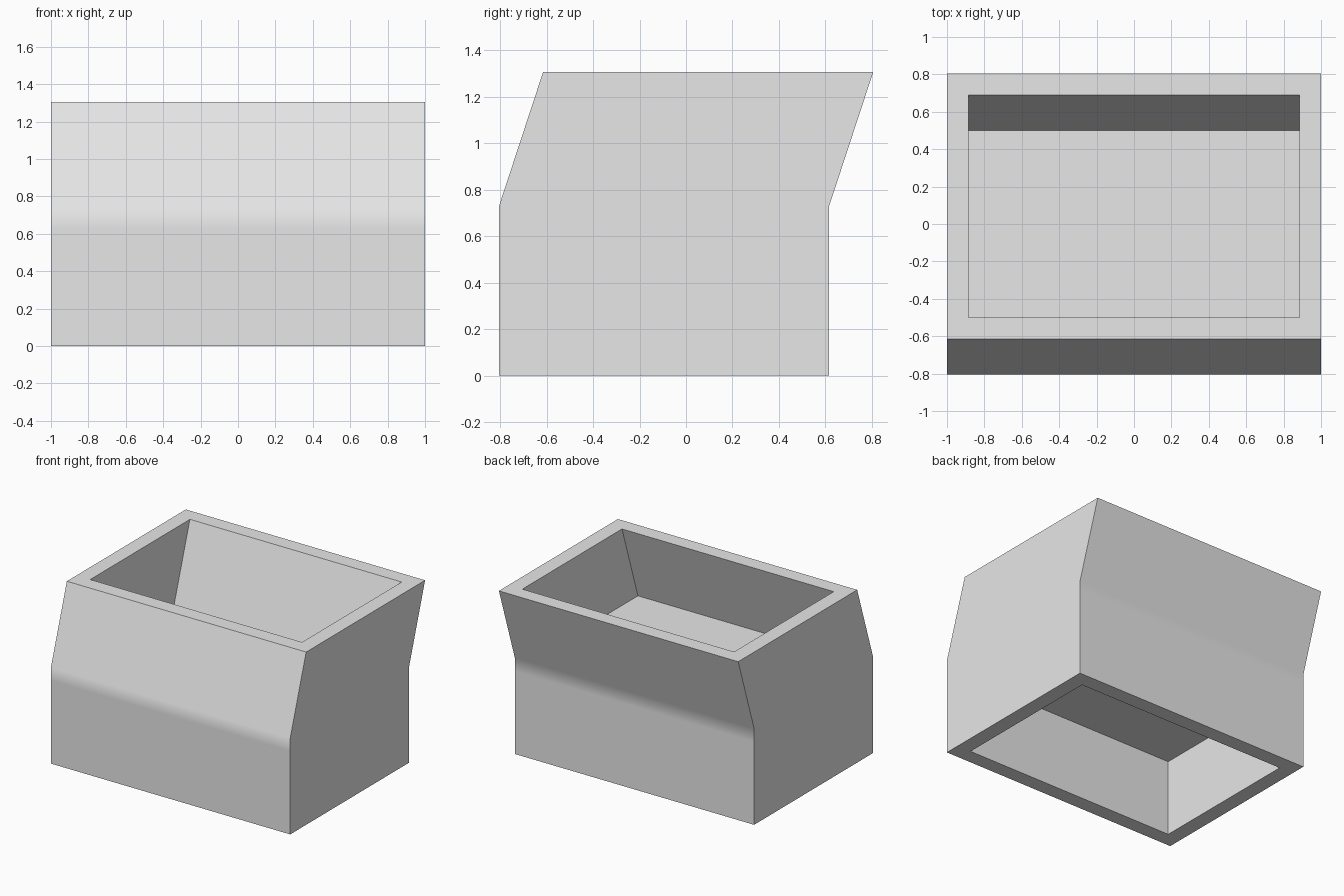
import bpy
import bmesh
import math

if "Cube" in bpy.data.objects:
    bpy.data.objects.remove(bpy.data.objects["Cube"], do_unlink=True)

HALF_W, HALF_D = 1.0, 0.71
WALL = 0.115
LEAN = 0.095          # the top is shifted back and the base forward by this
KINK, TOP = 0.727, 1.305

grey = bpy.data.materials.new("plain grey")
grey.use_nodes = True
grey.diffuse_color = (0.8, 0.8, 0.8, 1)
grey.node_tree.nodes["Principled BSDF"].inputs["Base Color"].default_value = (0.8, 0.8, 0.8, 1)


def add_ring(bm, z, y, inset):
    """Rectangular loop of vertices at a height, shifted along y."""
    w, d = HALF_W - inset, HALF_D - inset
    return [bm.verts.new((sx * w, y + sy * d, z))
            for sx, sy in ((-1, -1), (1, -1), (1, 1), (-1, 1))]


# Rings run from the underside recess, around the outside, into the top recess
sections = [
    (0.575, -LEAN, WALL),         # recess ceiling
    (0.0, -LEAN, WALL),           # underside rim, inner
    (0.0, -LEAN, 0),              # underside rim, outer
    (KINK - 0.1, -LEAN, 0),       # support loop below the bend
    (KINK, -LEAN, 0),             # bend
    (TOP, LEAN, 0),               # top rim, outer
    (TOP, LEAN, WALL),            # top rim, inner
    (KINK, -LEAN, WALL),          # tray floor
]

bm = bmesh.new()
rings = [add_ring(bm, *s) for s in sections]
for a, b in zip(rings, rings[1:]):
    for i in range(4):
        j = (i + 1) % 4
        bm.faces.new((a[i], a[j], b[j], b[i]))
bm.faces.new(rings[0])
bm.faces.new(rings[-1])
bmesh.ops.recalc_face_normals(bm, faces=bm.faces)

mesh = bpy.data.meshes.new("leaning_box")
bm.to_mesh(mesh)
bm.free()
mesh.materials.append(grey)
box = bpy.data.objects.new("leaning_box", mesh)
bpy.context.collection.objects.link(box)

# Soft bend, sharp corners
bpy.ops.object.select_all(action='DESELECT')
box.select_set(True)
bpy.context.view_layer.objects.active = box
bpy.ops.object.shade_smooth_by_angle(angle=math.radians(30))
weighted = box.modifiers.new("flat_panels", 'WEIGHTED_NORMAL')
weighted.weight = 100
weighted.keep_sharp = True
